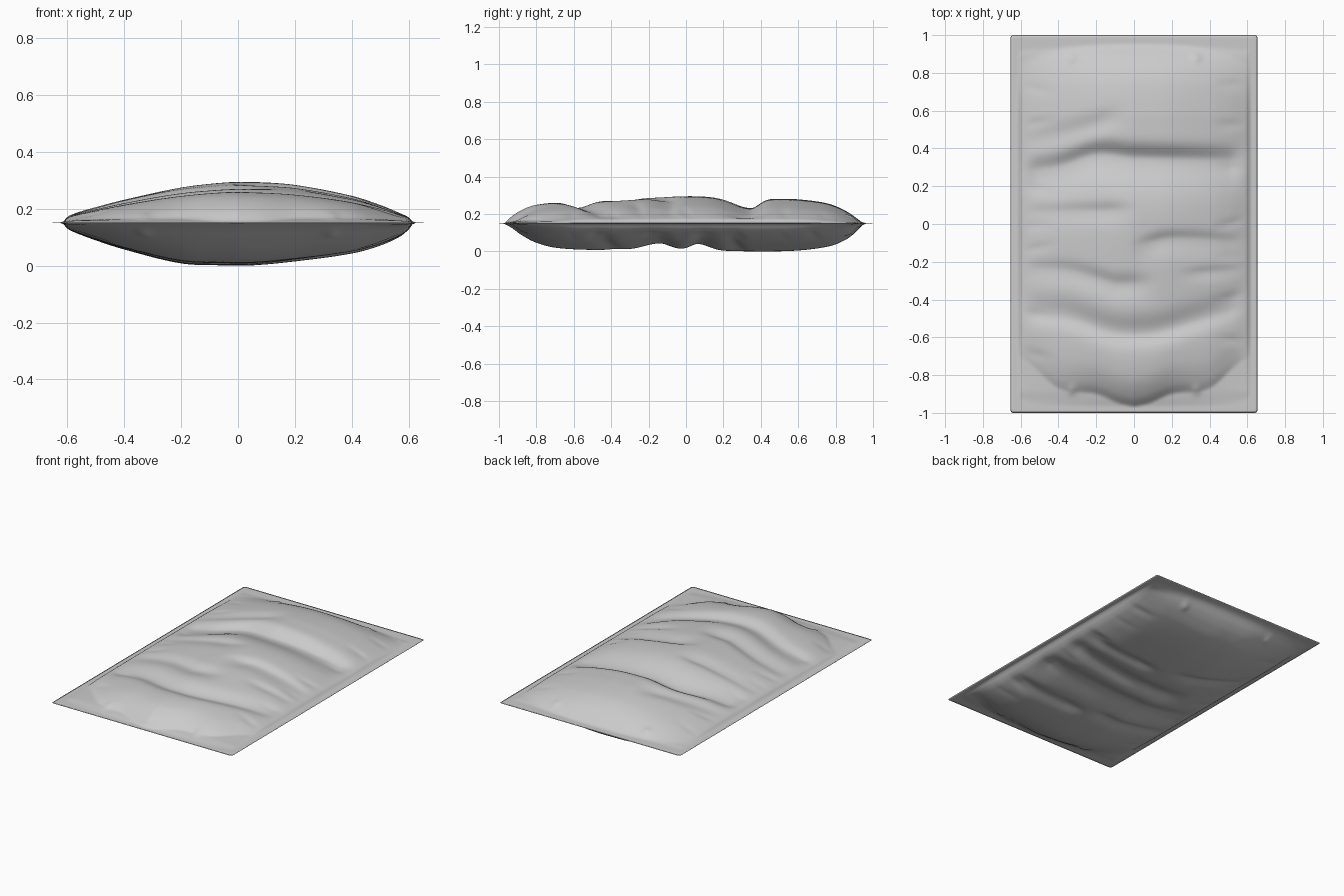
import bpy, bmesh, math, random

cube = bpy.data.objects.get("Cube")
if cube:
    bpy.data.objects.remove(cube)
random.seed(4)

W, L = 0.654, 1.0
NX, NY = 130, 190


def curve(pts, t):
    """Smooth interpolation through (position, value) points."""
    if t <= pts[0][0]:
        return pts[0][1]
    if t >= pts[-1][0]:
        return pts[-1][1]
    i = next(k for k in range(len(pts) - 1) if t <= pts[k + 1][0])

    def slope(k):
        a, b = pts[max(k - 1, 0)], pts[min(k + 1, len(pts) - 1)]
        return (b[1] - a[1]) / (b[0] - a[0])
    (x0, y0), (x1, y1) = pts[i], pts[i + 1]
    d = x1 - x0
    s = (t - x0) / d
    return (y0 * (1 + 2 * s) * (1 - s) ** 2 + d * slope(i) * s * (1 - s) ** 2
            + y1 * s * s * (3 - 2 * s) + d * slope(i + 1) * s * s * (s - 1))


def ramp(a, b, t):
    s = min(max((t - a) / (b - a), 0), 1)
    return s * s * (3 - 2 * s)


# Puffiness across the width and along the length, for each side
top_across = [(-.62, 0), (-.6, .08), (-.57, .18), (-.5, .34), (-.4, .54), (-.2, .87),
              (-.05, 1), (.05, 1), (.2, .92), (.4, .63), (.5, .39), (.57, .17),
              (.6, .07), (.62, 0)]
base_across = [(-.62, 0), (-.6, .08), (-.57, .18), (-.5, .37), (-.4, .6), (-.2, .95),
               (-.05, 1), (.05, 1), (.2, .9), (.4, .7), (.5, .5), (.57, .27),
               (.6, .1), (.62, 0)]
top_along = [(-.97, 0), (-.92, .045), (-.84, .086), (-.76, .103), (-.66, .109), (-.4, .121),
             (0, .143), (.2, .139), (.5, .129), (.6, .126), (.74, .108),
             (.82, .082), (.885, .046), (.94, .006), (.96, 0)]
base_along = [(-.98, 0), (-.93, .026), (-.89, .056), (-.81, .1), (-.7, .13), (-.5, .142),
              (0, .144), (.4, .15), (.6, .145), (.77, .122), (.85, .09),
              (.9, .055), (.94, .014), (.97, 0)]

# How far the filling is drawn back from the front seal, by distance from centre
top_slack = [(0, 0), (.08, .02), (.2, .07), (.4, .1), (.55, .23), (.62, .28)]
base_slack = [(0, 0), (.2, .02), (.4, .05), (.55, .12), (.62, .15)]

# Folds: path of y over x, depth, width to the front, width to the back,
# and the x range over which the fold fades in and out
top_folds = [
    ([(-.6, .27), (-.4, .3), (-.2, .36), (0, .345), (.6, .33)], .055, .13, .065, -.9, .9),
    ([(-.6, .44), (-.4, .47), (-.1, .56)], .016, .06, .06, -.9, 0),
    ([(-.6, .06), (-.1, .07)], .016, .07, .04, -.9, .05),
    ([(0, -.12), (.2, -.08), (.6, -.1)], .02, .08, .04, -.05, .9),
    ([(-.6, -.24), (-.35, -.25), (-.1, -.32)], .02, .07, .05, -.9, .15),
    ([(-.6, -.46), (-.35, -.49), (-.1, -.57), (.1, -.57), (.35, -.5), (.6, -.42)],
     .032, .06, .08, -.9, .9),
    ([(.2, -.27), (.6, -.24)], .012, .04, .03, .2, .9),
]
base_folds = [
    ([(-.6, -.2), (0, -.14), (.6, -.16)], .036, .12, .08, -.9, .9),
    ([(-.3, .06), (.2, .07), (.6, .1)], .034, .06, .08, -.4, .9),
    ([(.1, .28), (.6, .24)], .02, .05, .04, 0, .9),
    ([(-.6, -.42), (0, -.36)], .018, .06, .04, -.9, .1),
    ([(.1, -.4), (.6, -.45)], .022, .06, .05, 0, .9),
    ([(-.6, .38), (-.1, .33)], .018, .05, .04, -.9, 0),
]


def side_pleats(count):
    """Short creases pulled in from the side seams."""
    out = []
    for side in (-1, 1):
        for k in range(count):
            y = -.75 + 1.55 * (k + random.uniform(.2, .8)) / count
            tilt = random.uniform(-.05, .05)
            ends = sorted([(side * .6, y), (side * .4, y + tilt)])
            span = (.38, .9) if side > 0 else (-.9, -.38)
            out.append((ends, random.uniform(.006, .014), .03, .025) + span)
    return out


def puff(x, y, across, along, folds, front_slack):
    """Height of the film above the seam plane."""
    ax = abs(x)
    body = max(curve(across, x), 0)
    # The filling leaves the corners slack, most of all at the front
    slack = (curve(front_slack, ax) * ramp(-.2, -.75, y)
             - .07 * (ax / .55) ** 3 * ramp(.3, .8, y))
    full = max(curve(along, y), 0)
    loose = max(curve(along, max(min(y - slack, 1), -1)), 0)
    h = (.25 * full + .75 * loose) * body
    mask = ramp(.62, .5, ax) * ramp(.95, .85, abs(y))
    for path, depth, front, back, x0, x1 in folds:
        d = y - curve(path, x)
        g = math.exp(-(d / (back if d > 0 else front)) ** 2)
        h -= depth * g * mask * ramp(x0, x0 + .2, x) * ramp(x1, x1 - .2, x) * body ** .6
    # Slack film just inside the seal, with dimples near the corners
    lip = .005 + .006 * ramp(.85, .5, abs(y))
    h += lip * (1 - body) * ramp(.617, .597, ax) * ramp(.94, .88, abs(y))
    r2 = (ax - .33) ** 2 + (abs(y) - .88) ** 2
    h += .008 * math.exp(-r2 / .0006)
    return max(h, .0015)


def panel(bm, sign, across, along, folds, front_slack):
    verts = bmesh.ops.create_grid(bm, x_segments=NX, y_segments=NY, size=1)["verts"]
    for v in verts:
        x, y = v.co.x * W, v.co.y * L
        border = max(abs(v.co.x), abs(v.co.y)) > .9999
        z = 0 if border else sign * puff(x, y, across, along, folds, front_slack)
        # Round the outer corners slightly
        r = .015
        cx, cy = abs(x) - (W - r), abs(y) - (L - r)
        if cx > 0 and cy > 0:
            k = max(cx, cy) / math.hypot(cx, cy)
            x = math.copysign(W - r + cx * k, x)
            y = math.copysign(L - r + cy * k, y)
        v.co = (x, y, z)
    if sign < 0:
        faces = list({f for v in verts for f in v.link_faces})
        bmesh.ops.reverse_faces(bm, faces=faces)


# Sealed pouch: upper and lower film joined at the flat rim
bm = bmesh.new()
panel(bm, 1, top_across, top_along, top_folds + side_pleats(7), top_slack)
panel(bm, -1, base_across, base_along, base_folds + side_pleats(7), base_slack)
bmesh.ops.remove_doubles(bm, verts=bm.verts, dist=.0004)
low = min(v.co.z for v in bm.verts)
bmesh.ops.translate(bm, verts=bm.verts, vec=(0, 0, -low))
mesh = bpy.data.meshes.new("pouch")
bm.to_mesh(mesh)
bm.free()
pouch = bpy.data.objects.new("pouch", mesh)
bpy.context.collection.objects.link(pouch)
mesh.shade_smooth()

# Plain film colour
film = bpy.data.materials.new("pale_grey_film")
film.use_nodes = True
colour = (.6, .6, .6, 1)
film.diffuse_color = colour
film.node_tree.nodes["Principled BSDF"].inputs["Base Color"].default_value = colour
mesh.materials.append(film)
